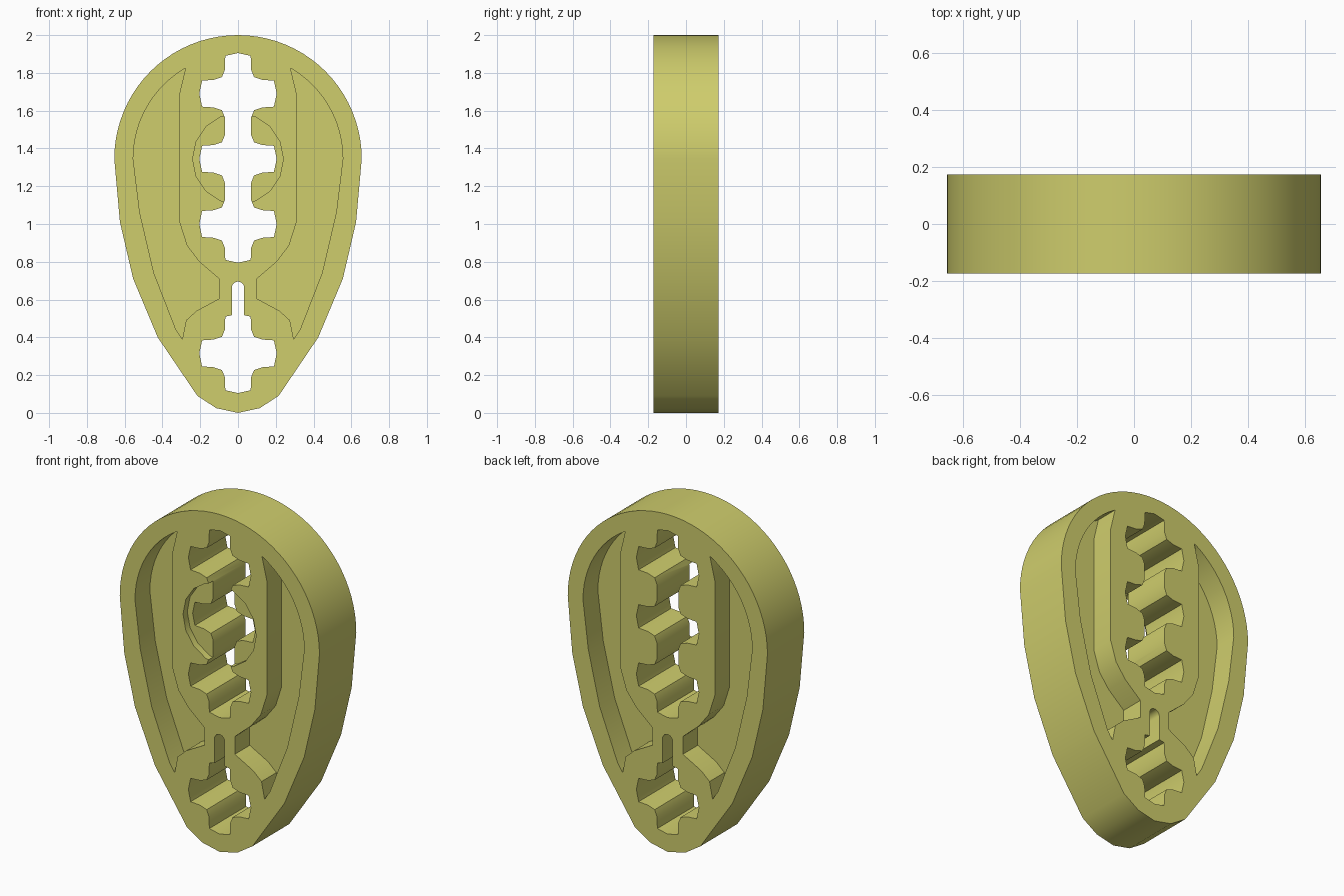
import bpy
import bmesh
from math import sin, cos, pi, radians

cube = bpy.data.objects.get("Cube")
if cube:
    bpy.data.objects.remove(cube)

HALF = 0.1725      # half thickness of the body
WEB = 0.033        # half thickness left between front and back pockets
HUB_Z = 1.345      # centre of the round top end

mat = bpy.data.materials.new("olive yellow")
mat.use_nodes = True
colour = (0.62, 0.61, 0.15, 1)
mat.diffuse_color = colour
mat.node_tree.nodes["Principled BSDF"].inputs["Base Color"].default_value = colour


def arc(r, a0, a1, n, z=HUB_Z):
    """Points on a circle about (0, z), angles in degrees from +x."""
    angles = [radians(a0 + (a1 - a0) * i / n) for i in range(n + 1)]
    return [(r * cos(a), z + r * sin(a)) for a in angles]


def mirrored(half):
    """Close a right-hand profile with its left-hand twin."""
    return half + [(-x, z) for x, z in reversed(half) if x > 1e-5]


def prism(name, points, y0, y1):
    """Extrude an x-z profile from y0 to y1."""
    bm = bmesh.new()
    face = bm.faces.new([bm.verts.new((x, y0, z)) for x, z in points])
    ext = bmesh.ops.extrude_face_region(bm, geom=[face])
    moved = [v for v in ext["geom"] if isinstance(v, bmesh.types.BMVert)]
    bmesh.ops.translate(bm, verts=moved, vec=(0, y1 - y0, 0))
    bmesh.ops.recalc_face_normals(bm, faces=bm.faces)
    mesh = bpy.data.meshes.new(name)
    bm.to_mesh(mesh)
    bm.free()
    mesh.materials.append(mat)
    obj = bpy.data.objects.new(name, mesh)
    bpy.context.collection.objects.link(obj)
    return obj


# Egg-shaped body: half circle on top, faceted taper below
taper = [(0.625, 1.01), (0.555, 0.71), (0.425, 0.40), (0.215, 0.09), (0.115, 0.025), (0, 0)]
body = prism("body", mirrored(arc(0.655, 90, 0, 20) + taper), -HALF, HALF)


def cut(points, y0, y1):
    cutter = prism("cutter", points, y0, y1)
    cutter.hide_render = True
    mod = body.modifiers.new("cut", 'BOOLEAN')
    mod.operation = 'DIFFERENCE'
    mod.solver = 'EXACT'
    mod.object = cutter
    bpy.context.view_layer.objects.active = body
    bpy.ops.object.modifier_apply(modifier=mod.name)
    bpy.data.objects.remove(cutter)


# One toothed row of a through hole, right side, upper half about the row centre
ROW = [(0.07, 0.125), (0.085, 0.088), (0.13, 0.073), (0.19, 0.069)]


def toothed(*centres):
    points = []
    for c in centres:
        points += [(x, c + d) for x, d in ROW] + [(0.205, c)]
        points += [(x, c - d) for x, d in reversed(ROW)]
    return points


# Long toothed opening
upper = [(0, 1.905), (0.067, 1.89)] + toothed(1.69, HUB_Z, 1.0) + [(0.067, 0.81), (0, 0.795)]
cut(mirrored(upper), -1, 1)

# Small toothed opening with a round-ended slot above it
slot = arc(0.033, 90, 0, 6, 0.662) + [(0.033, 0.517), (0.067, 0.51)]
cut(mirrored(slot + toothed(0.315) + [(0.067, 0.12), (0, 0.105)]), -1, 1)

# Curved pockets on both faces and both sides
pocket = arc(0.555, 60, 0, 12) + [
    (0.52, 1.06), (0.445, 0.74), (0.33, 0.445), (0.295, 0.39), (0.275, 0.49),
    (0.22, 0.54), (0.10, 0.605), (0.10, 0.71), (0.205, 0.80), (0.27, 0.885),
    (0.31, 1.01), (0.31, 1.69)]
for side in (1, -1):
    points = [(side * x, z) for x, z in pocket]
    for face in (1, -1):
        cut(points, face * WEB, face * 1.0)

# Shallow round recess on the front only
cut(arc(0.24, 0, 337.5, 15), -1, -HALF + 0.04)

# Smooth walls with crisp rims
bpy.ops.object.select_all(action='DESELECT')
body.select_set(True)
bpy.context.view_layer.objects.active = body
bpy.ops.object.shade_smooth_by_angle(angle=radians(30))
